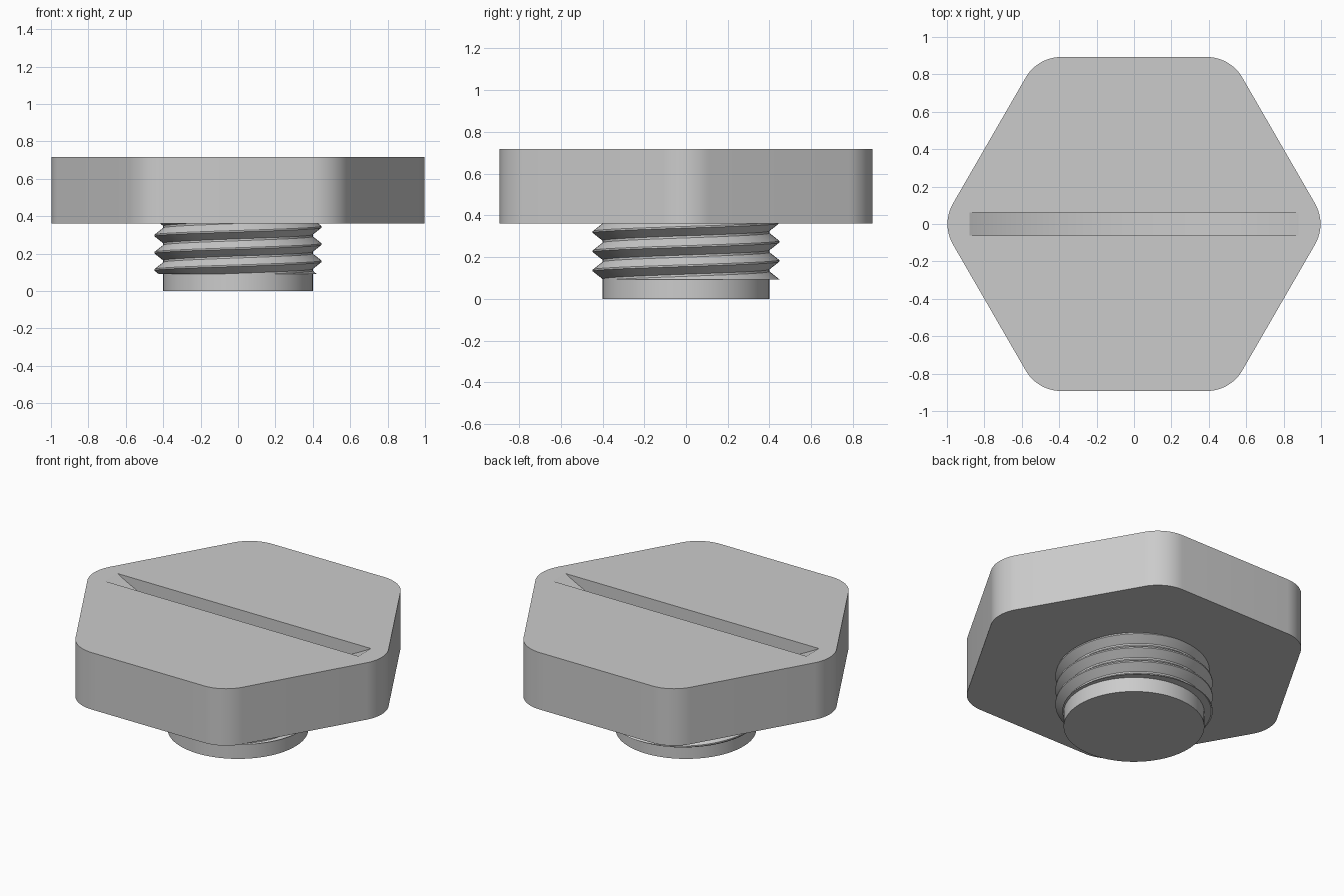
import bpy, bmesh
from math import sin, cos, pi, radians, sqrt

if "Cube" in bpy.data.objects:
    bpy.data.objects.remove(bpy.data.objects["Cube"], do_unlink=True)

HEAD_LOW, HEAD_TOP = 0.36, 0.717
CORE_R, CREST_R = 0.40, 0.447

grey = bpy.data.materials.new("plain grey")
grey.use_nodes = True
grey.diffuse_color = (0.6, 0.6, 0.6, 1)
grey.node_tree.nodes["Principled BSDF"].inputs["Base Color"].default_value = (0.6, 0.6, 0.6, 1)


def finish(bm, name):
    bmesh.ops.recalc_face_normals(bm, faces=bm.faces)
    mesh = bpy.data.meshes.new(name)
    bm.to_mesh(mesh)
    bm.free()
    obj = bpy.data.objects.new(name, mesh)
    bpy.context.collection.objects.link(obj)
    mesh.materials.append(grey)
    return obj


def select_only(obj):
    bpy.ops.object.select_all(action='DESELECT')
    obj.select_set(True)
    bpy.context.view_layer.objects.active = obj


def extruded(points, offset, name):
    """Solid made by pushing a flat outline along an offset."""
    bm = bmesh.new()
    face = bm.faces.new([bm.verts.new(p) for p in points])
    out = bmesh.ops.extrude_face_region(bm, geom=[face], use_keep_orig=True)
    verts = [g for g in out["geom"] if isinstance(g, bmesh.types.BMVert)]
    bmesh.ops.translate(bm, verts=verts, vec=offset)
    return finish(bm, name)


# Hexagonal head with rounded corners
apothem, corner_r, steps = 0.893, 0.22, 12
centre_r = (apothem - corner_r) / cos(pi / 6)
outline = []
for k in range(6):
    a = k * pi / 3
    for i in range(steps + 1):
        b = a + radians(-30 + 60 * i / steps)
        outline.append((centre_r * cos(a) + corner_r * cos(b),
                        centre_r * sin(a) + corner_r * sin(b), HEAD_LOW))
head = extruded(outline, (0, 0, HEAD_TOP - HEAD_LOW), "hex_head")

# Coin slot with an arched floor
half, depth, width = 0.88, 0.235, 0.125
R = (half ** 2 + depth ** 2) / (2 * depth)
reach = half + 0.03
arc = []
for i in range(49):
    x = -reach + 2 * reach * i / 48
    arc.append((x, -width / 2, HEAD_TOP + R - depth - sqrt(R * R - x * x)))
arc += [(reach, -width / 2, HEAD_TOP + 0.1), (-reach, -width / 2, HEAD_TOP + 0.1)]
cutter = extruded(arc, (0, width, 0), "slot_cutter")
cutter.hide_render = True
cut = head.modifiers.new("slot", 'BOOLEAN')
cut.operation, cut.solver, cut.object = 'DIFFERENCE', 'EXACT', cutter
select_only(head)
bpy.ops.object.modifier_apply(modifier=cut.name)
bpy.data.objects.remove(cutter, do_unlink=True)

# Plain cylindrical shank
circle = [(CORE_R * cos(2 * pi * i / 96), CORE_R * sin(2 * pi * i / 96), 0) for i in range(96)]
shank = extruded(circle, (0, 0, HEAD_LOW + 0.02), "shank")

# Right-handed helical thread, trimmed flat at both ends
pitch, tooth, segs, turns = 0.092, 0.041, 72, 4.6
section = [(CORE_R - 0.02, -tooth), (CORE_R, -tooth), (CREST_R, -0.004),
           (CREST_R, 0.004), (CORE_R, tooth), (CORE_R - 0.02, tooth)]
bm = bmesh.new()
rings = []
for i in range(int(segs * turns) + 1):
    a = pi / 2 + 2 * pi * i / segs
    z = -0.002 + pitch * i / segs
    rings.append([bm.verts.new((r * cos(a), r * sin(a), z + dz)) for r, dz in section])
n = len(section)
for low, high in zip(rings, rings[1:]):
    for j in range(n):
        k = (j + 1) % n
        bm.faces.new((low[j], low[k], high[k], high[j]))
bm.faces.new(rings[0])
bm.faces.new(rings[-1])
for z, direction in ((0.092, -1), (HEAD_LOW + 0.01, 1)):
    bmesh.ops.bisect_plane(bm, geom=bm.verts[:] + bm.edges[:] + bm.faces[:],
                           plane_co=(0, 0, z), plane_no=(0, 0, direction), clear_outer=True)
    bmesh.ops.holes_fill(bm, edges=[e for e in bm.edges if e.is_boundary], sides=0)
thread = finish(bm, "thread")

for obj in (head, shank, thread):
    select_only(obj)
    bpy.ops.object.shade_smooth_by_angle(angle=radians(25))
